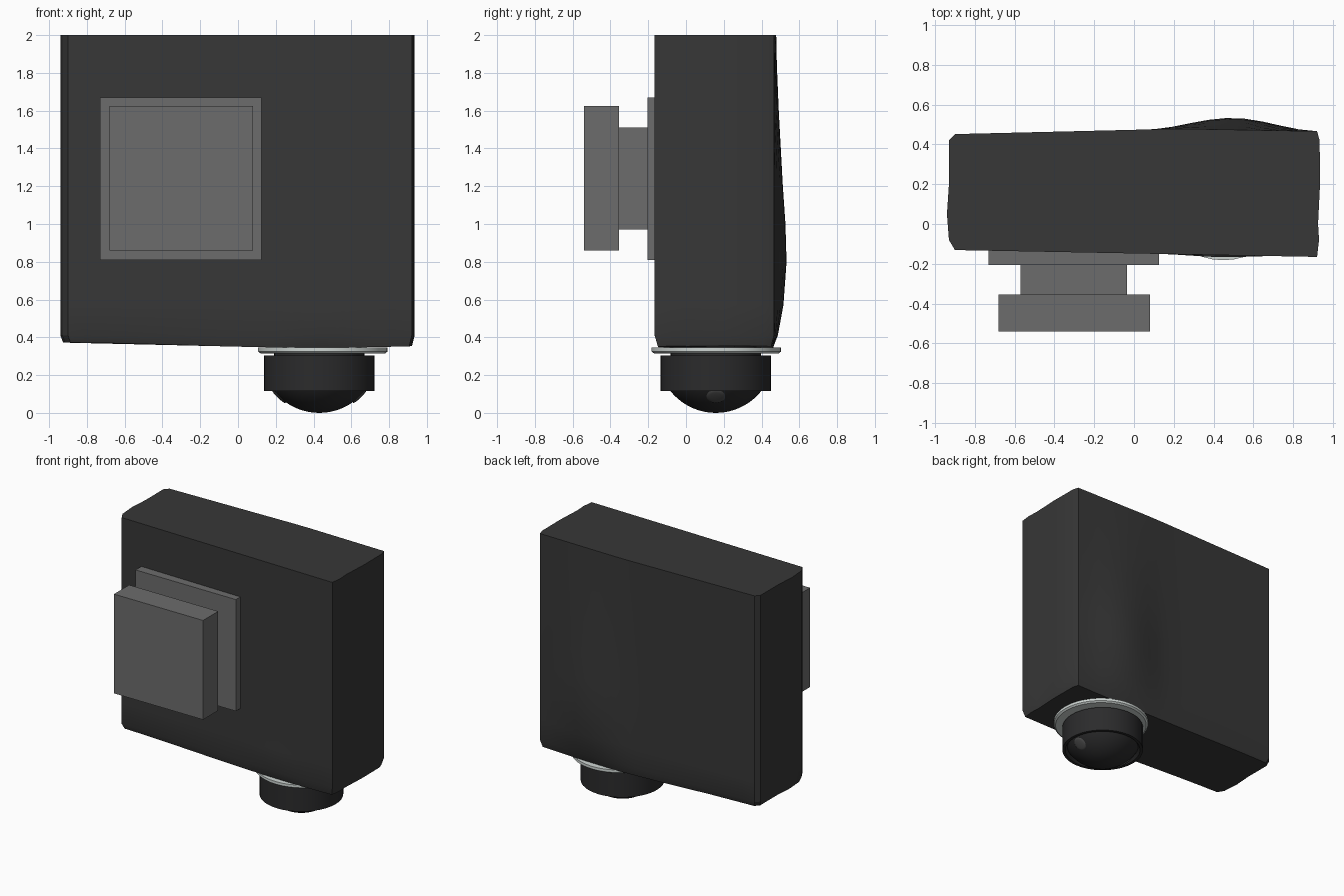
import bpy, bmesh, math
from mathutils import Vector

if "Cube" in bpy.data.objects:
    bpy.data.objects.remove(bpy.data.objects["Cube"])


def material(name, rgb):
    m = bpy.data.materials.new(name)
    m.diffuse_color = (*rgb, 1)
    m.use_nodes = True
    m.node_tree.nodes["Principled BSDF"].inputs["Base Color"].default_value = m.diffuse_color
    return m


BODY = material("charcoal", (0.038, 0.038, 0.038))
LENS = material("near black", (0.024, 0.024, 0.025))
MOUNT = material("mid grey", (0.15, 0.15, 0.15))
RING = material("pale grey", (0.62, 0.67, 0.65))
SPOT = material("dark grey", (0.07, 0.07, 0.07))
CX, CY = 0.43, 0.158  # lens axis


def finish(name, bm, mat, smooth=None):
    bmesh.ops.recalc_face_normals(bm, faces=bm.faces)
    me = bpy.data.meshes.new(name)
    bm.to_mesh(me)
    bm.free()
    me.materials.append(mat)
    ob = bpy.data.objects.new(name, me)
    bpy.context.collection.objects.link(ob)
    if smooth:
        bpy.ops.object.select_all(action='DESELECT')
        ob.select_set(True)
        bpy.context.view_layer.objects.active = ob
        bpy.ops.object.shade_smooth_by_angle(angle=math.radians(smooth))
    return ob


def box(name, lo, hi, mat):
    bm = bmesh.new()
    bmesh.ops.create_cube(bm, size=1)
    for v in bm.verts:
        v.co = [(a + b) / 2 + c * (b - a) for a, b, c in zip(lo, hi, v.co)]
    return finish(name, bm, mat)


def lathe(name, profile, mat, cx=CX, cy=CY, n=40, closed=False):
    bm = bmesh.new()
    vs = [bm.verts.new((cx + r, cy, z)) for r, z in profile]
    pairs = list(zip(vs, vs[1:])) + ([(vs[-1], vs[0])] if closed else [])
    edges = [bm.edges.new(p) for p in pairs]
    bmesh.ops.spin(bm, geom=vs + edges, cent=(cx, cy, 0), axis=(0, 0, 1),
                   angle=math.tau, steps=n, use_duplicate=False)
    bmesh.ops.remove_doubles(bm, verts=bm.verts, dist=1e-5)
    return finish(name, bm, mat, 30)


def hump(x, centre, half):
    t = (x - centre) / half
    return math.cos(t * math.pi / 2) ** 2 if abs(t) < 1 else 0


# body: horizontal outline lofted downwards, with a swelling on the back
xs = [-0.9 + 1.82 * i / 20 for i in range(21)]
left = [(-0.93, 0.42), (-0.93, 0.2), (-0.94, 0.05), (-0.93, -0.08)]
right = [(0.93, -0.08), (0.925, 0.0), (0.935, 0.2), (0.933, 0.42)]


def outline(bulge, nose):
    front = [(x, -0.148 - 0.019 * x - nose * hump(x, 0.43, 0.3)) for x in xs]
    back = [(x, min(0.48, 0.477 + 0.024 * (x - 0.15)) - 0.018 * max(0, x - 0.15)
             + bulge * hump(x, 0.5, 0.43)) for x in reversed(xs)]
    return front + right + back + left


levels = [(2.0, 0, 0), (1.6, 0.017, 0), (1.2, 0.039, 0), (1.0, 0.053, 0),
          (0.8, 0.059, 0), (0.57, 0.042, 0), (0.41, 0.012, 0.01)]
bm = bmesh.new()
rings = [[bm.verts.new((x, y, z)) for x, y in outline(b, f)] for z, b, f in levels]
rings.append([bm.verts.new((x * 0.985, 0.155 + (y - 0.155) * 0.95,
                            0.372 - 0.027 * hump(x, 0.42, 1.4)))
              for x, y in outline(0, 0)])
for a, b in zip(rings, rings[1:]):
    for i in range(len(a)):
        j = (i + 1) % len(a)
        bm.faces.new((a[i], a[j], b[j], b[i]))
bm.faces.new(rings[0])
bm.faces.new(rings[-1])
finish("body", bm, BODY, 25)

# stepped wall mount on the front
box("mount_base", (-0.73, -0.205, 0.81), (0.125, -0.13, 1.67), MOUNT)
box("mount_neck", (-0.57, -0.36, 0.97), (-0.035, -0.2, 1.51), MOUNT)
box("mount_plate", (-0.68, -0.54, 0.86), (0.08, -0.355, 1.625), MOUNT)

# pale collar under the body
lathe("collar", [(0.22, 0.318), (0.33, 0.315), (0.343, 0.325), (0.343, 0.345),
                 (0.22, 0.347)], RING, cx=0.449, cy=0.161, closed=True)

# lens neck and barrel with a recessed lower rim
lathe("lens_neck", [(0, 0.29), (0.24, 0.29), (0.24, 0.36), (0, 0.36)], LENS)
lathe("lens_barrel", [(0, 0.305), (0.293, 0.305), (0.293, 0.115), (0.272, 0.115),
                      (0.255, 0.14), (0, 0.14)], LENS)

# glass dome
R = 0.308
lathe("lens_dome", [(R * math.sin(a), R - R * math.cos(a))
                    for a in (math.radians(58 * i / 10) for i in range(11))], LENS)

# small lights set into the dome
for name, side in (("light_right", 1), ("light_left", -1)):
    d = Vector((side * 0.70, 0.0, -0.72)).normalized()
    bm = bmesh.new()
    bmesh.ops.create_uvsphere(bm, u_segments=16, v_segments=8, radius=0.05)
    bmesh.ops.scale(bm, vec=(1, 1, 0.16), verts=bm.verts)
    rot = d.to_track_quat('Z', 'Y').to_matrix()
    bmesh.ops.rotate(bm, matrix=rot, verts=bm.verts)
    bmesh.ops.translate(bm, vec=Vector((CX, CY, R)) + d * R, verts=bm.verts)
    finish(name, bm, SPOT, 40)
